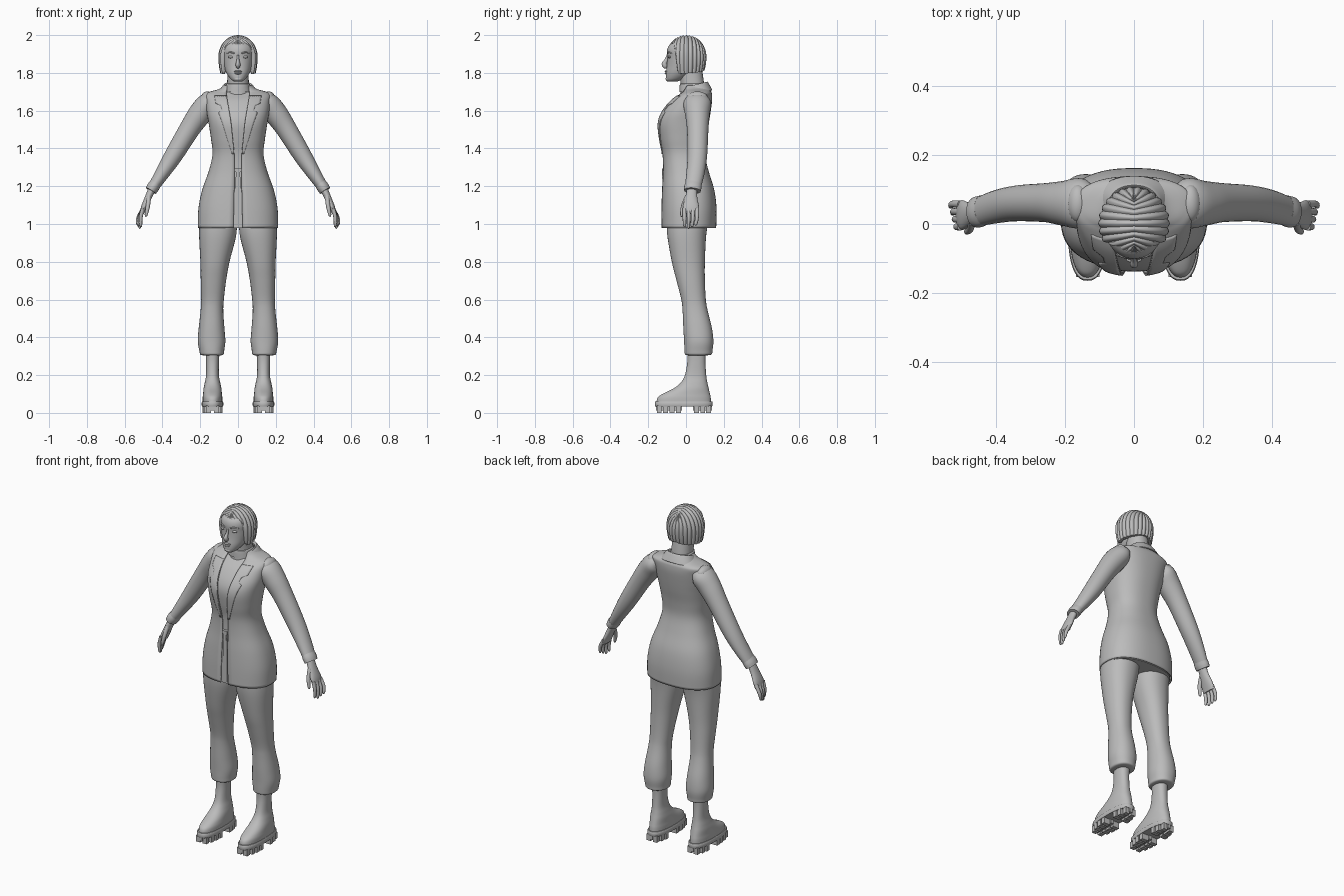
import bpy, bmesh
from math import sin, cos, asin, pi, radians
from mathutils import Vector, Matrix

start_cube = bpy.data.objects.get("Cube")
if start_cube:
    bpy.data.objects.remove(start_cube, do_unlink=True)

grey = bpy.data.materials.new("plain grey")
grey.use_nodes = True
grey.diffuse_color = (0.5, 0.5, 0.5, 1)
grey.node_tree.nodes["Principled BSDF"].inputs["Base Color"].default_value = grey.diffuse_color


def finish(name, bm, mirror=False, thick=0, angle=45):
    """Turn a bmesh into a smooth shaded object, optionally mirrored in x."""
    bmesh.ops.recalc_face_normals(bm, faces=bm.faces)
    mesh = bpy.data.meshes.new(name)
    bm.to_mesh(mesh)
    bm.free()
    mesh.materials.append(grey)
    mesh.shade_smooth()
    mesh.set_sharp_from_angle(angle=radians(angle))
    obj = bpy.data.objects.new(name, mesh)
    bpy.context.collection.objects.link(obj)
    if thick:
        solid = obj.modifiers.new("thickness", 'SOLIDIFY')
        solid.thickness = thick
        solid.offset = -1
    if mirror:
        obj.modifiers.new("mirror", 'MIRROR').use_clip = False
    return obj


def spline(keys, steps):
    """Smooth interpolation through tuples of any length."""
    out = []
    last = len(keys) - 1
    for i in range(last):
        quad = [keys[min(max(i + k, 0), last)] for k in (-1, 0, 1, 2)]
        for s in range(steps):
            t = s / steps
            out.append(tuple(
                b + t * (c - a) / 2 + t * t * (a - 2.5 * b + 2 * c - d / 2)
                + t ** 3 * (1.5 * (b - c) + (d - a) / 2)
                for a, b, c, d in zip(*quad)))
    return out + [keys[-1]]


def skin(name, rings, closed=True, caps=True, **options):
    """Bridge successive rings of points into a surface."""
    bm = bmesh.new()
    rows = [[bm.verts.new(p) for p in ring] for ring in rings]
    count = len(rows[0])
    for low, high in zip(rows, rows[1:]):
        for j in range(count if closed else count - 1):
            k = (j + 1) % count
            bm.faces.new((low[j], low[k], high[k], high[j]))
    if caps:
        bm.faces.new(rows[0])
        bm.faces.new(rows[-1])
    bmesh.ops.remove_doubles(bm, verts=bm.verts, dist=0.00002)
    return finish(name, bm, **options)


def power(value, p):
    return abs(value) ** p * (1 if value >= 0 else -1)


def section(key, n, sides, gap=None, tilt=0):
    """Rounded cross-section from (z, centre x, half width, front y, back y)."""
    z, cx, rx, front, back = key[:5]
    cy, ry = (front + back) / 2, (back - front) / 2
    a0 = 0 if gap is None else asin(min(gap / rx, 1) ** (n / 2))
    span = sides if gap is None else sides - 1
    points = []
    for j in range(sides):
        a = a0 + (2 * pi - 2 * a0) * j / span
        y = -ry * power(cos(a), 2 / n)
        points.append((cx + rx * power(sin(a), 2 / n), cy + y, z + tilt * y))
    return points


def loft(name, keys, n=2.2, steps=5, sides=40, **options):
    return skin(name, [section(k, n, sides) for k in spline(keys, steps)], **options)


def tube(name, keys, steps=5, sides=20, **options):
    """Limb along (x, y, z, radius across, radius along y)."""
    path = spline(keys, steps)
    rings = []
    for i, key in enumerate(path):
        ahead, behind = path[min(i + 1, len(path) - 1)], path[max(i - 1, 0)]
        t = (Vector(ahead[:3]) - Vector(behind[:3])).normalized()
        w = Vector((0, 1, 0))
        w = (w - t * w.dot(t)).normalized()
        u = t.cross(w)
        angles = [2 * pi * j / sides for j in range(sides)]
        rings.append([Vector(key[:3]) + u * key[3] * cos(a) + w * key[4] * sin(a) for a in angles])
    return skin(name, rings, **options)


def blob(name, centre, radii, **options):
    bm = bmesh.new()
    place = Matrix.Translation(centre) @ Matrix.Diagonal((*radii, 1))
    bmesh.ops.create_uvsphere(bm, u_segments=20, v_segments=12, radius=1, matrix=place)
    return finish(name, bm, **options)


def boxes(name, items, **options):
    bm = bmesh.new()
    for centre, size in items:
        bmesh.ops.create_cube(bm, size=1, matrix=Matrix.Translation(centre) @ Matrix.Diagonal((*size, 1)))
    return finish(name, bm, angle=30, **options)


# Jacket: open down the front; the last value of each key is half the opening
jacket_keys = [
    (.98, 0, .213, -.13, .16, .025), (1.08, 0, .21, -.13, .162, .022),
    (1.18, 0, .19, -.127, .15, .02), (1.28, 0, .155, -.122, .12, .018),
    (1.37, 0, .135, -.125, .1, .02), (1.45, 0, .143, -.14, .105, .028),
    (1.53, 0, .155, -.148, .12, .036), (1.59, 0, .165, -.13, .13, .045),
    (1.65, 0, .17, -.085, .138, .055), (1.685, 0, .173, -.04, .138, .06),
    (1.7, 0, .15, -.02, .134, .06), (1.715, 0, .1, -.015, .125, .06), (1.735, 0, .07, -.015, .11, .06)]
jacket = spline(jacket_keys, 5)
skin("jacket", [section(k, 2.4, 56, gap=k[5]) for k in jacket], closed=False, caps=False, thick=.006)
loft("inner_top", [(z, x, r * .95, f + .01, b - .01) for z, x, r, f, b, g in jacket_keys], n=2.4)


def jacket_front(x, z):
    key = min(jacket, key=lambda k: abs(k[0] - z))
    ry = (key[4] - key[3]) / 2
    inside = max(1 - min(abs(x) / key[2], 1) ** 2.4, 0)
    return key[3] + ry - ry * inside ** (1 / 2.4)


# Lapels lie just proud of the jacket
lapel_rows = []
for k in jacket:
    if 1.36 < k[0] < 1.68:
        rise = (k[0] - 1.36) / .26
        outer = k[5] + .01 + .055 * min(rise, 1) - (.025 if 1.6 < k[0] < 1.63 else 0)
        xs = [k[5] + (outer - k[5]) * j / 6 for j in range(7)]
        lapel_rows.append([(x, jacket_front(x, k[0]) - .004, k[0]) for x in xs])
skin("lapel", lapel_rows, closed=False, caps=False, thick=.005, mirror=True)

# Folded collar, higher at the back
collar = spline([(1.725, 0, .066, -.01, .105, .055), (1.738, 0, .074, -.012, .113, .056),
                 (1.715, 0, .092, -.018, .127, .058), (1.688, 0, .112, -.025, .14, .062)], 4)
skin("collar", [section(k, 2.2, 40, gap=k[5], tilt=.25) for k in collar],
     closed=False, caps=False, thick=.005)

# Front strap and buckle
boxes("front_strap", [((0, -.118, 1.12), (.026, .012, .26))])
boxes("buckle", [((0, -.12, 1.285), (.036, .016, .02)), ((0, -.12, 1.258), (.022, .014, .035))])

# Sleeves, shoulder pads and cuffs
tube("sleeve", [(.12, .06, 1.665, .03, .05), (.155, .06, 1.64, .058, .073),
                (.2, .06, 1.585, .062, .066), (.255, .062, 1.505, .055, .057),
                (.34, .06, 1.365, .048, .052), (.4, .05, 1.27, .038, .048),
                (.452, .035, 1.19, .028, .042)], sides=28, mirror=True)
blob("shoulder_pad", (.163, .06, 1.668), (.032, .055, .034), mirror=True)
tube("cuff", [(.438, .04, 1.212, .031, .044), (.45, .036, 1.194, .033, .046),
              (.461, .034, 1.176, .031, .044)], mirror=True)

# Hands
tube("palm", [(.455, .032, 1.185, .02, .027), (.475, .028, 1.14, .018, .032),
              (.497, .026, 1.09, .016, .043), (.508, .026, 1.055, .011, .04)], mirror=True)
for i, finger in enumerate(("index", "middle", "ring", "little")):
    y = -.008 + .022 * i
    tip = .985 + .008 * abs(i - 1)
    tube(finger + "_finger", [(.504, y, 1.08, .01, .011), (.515 + .004 * i, y, 1.035, .01, .01),
                              (.514 + .006 * i, y * .9, tip, .007, .008),
                              (.511 + .006 * i, y * .9, tip - .009, .002, .002)], sides=12, mirror=True)
tube("thumb", [(.472, .008, 1.145, .012, .014), (.477, -.014, 1.095, .011, .012),
               (.486, -.022, 1.05, .008, .009), (.489, -.023, 1.038, .002, .002)], sides=12, mirror=True)

# Trousers gathered above the boots
loft("trouser_leg", [
    (1.06, .105, .095, -.1, .13), (.95, .107, .099, -.1, .108), (.8, .122, .077, -.075, .1),
    (.7, .13, .067, -.05, .1), (.6, .135, .06, -.025, .105), (.54, .138, .06, -.018, .115),
    (.45, .14, .068, -.014, .137), (.38, .14, .073, -.01, .145), (.33, .139, .066, -.008, .14),
    (.31, .138, .062, -.005, .136), (.305, .138, .05, .01, .115)], mirror=True)

# Boots with cleated soles
loft("boot", [(.34, .134, .038, .005, .105), (.27, .135, .034, .007, .103), (.2, .135, .034, -.006, .107),
              (.16, .135, .041, -.028, .113), (.13, .135, .047, -.065, .12), (.1, .135, .05, -.125, .127),
              (.08, .135, .052, -.15, .131), (.05, .135, .052, -.157, .133)], n=2.3, mirror=True)
loft("sole", [(.034, .135, .055, -.163, .138), (.04, .135, .057, -.165, .141),
              (.056, .135, .057, -.165, .141), (.061, .135, .054, -.162, .138)], n=2.5, steps=1, mirror=True)
cleats = []
for y in (-.142, -.108, -.074, -.04, .055, .088, .119):
    half = .055 * (1 - (abs(y + .012) / .153) ** 2.5) ** .4
    for side in (-1, 1):
        cleats.append(((.135 + side * half * .58, y, .019), (half * .76, .025, .038)))
    cleats.append(((.135, y, .024), (.02, .036, .024)))
boxes("sole_cleats", cleats, mirror=True)

# Neck, high neckband and head
loft("neck", [(1.68, 0, .064, -.03, .1), (1.74, 0, .058, -.028, .096), (1.82, 0, .055, -.04, .085)])
loft("neckband", [(1.7, 0, .07, -.035, .106), (1.725, 0, .065, -.034, .102),
                  (1.742, 0, .062, -.032, .1), (1.744, 0, .056, -.026, .094)], steps=2)
loft("head", [(1.755, 0, .022, -.099, -.045), (1.768, 0, .04, -.106, -.01), (1.8, 0, .062, -.106, .04),
              (1.84, 0, .076, -.101, .08), (1.88, 0, .083, -.099, .095), (1.92, 0, .085, -.1, .095),
              (1.95, 0, .075, -.086, .085), (1.98, 0, .045, -.045, .05)], n=2.1)
tube("nose", [(0, -.094, 1.9, .005, .006), (0, -.104, 1.87, .007, .009), (0, -.115, 1.848, .012, .014),
              (0, -.108, 1.833, .011, .012), (0, -.1, 1.828, .004, .004)], sides=14)
blob("eye", (.037, -.087, 1.884), (.016, .009, .007), mirror=True)
tube("eyebrow", [(.016, -.098, 1.902, .004, .004), (.038, -.091, 1.909, .004, .005),
                 (.06, -.072, 1.903, .002, .003)], sides=10, mirror=True)
blob("upper_lip", (0, -.104, 1.808), (.022, .009, .005))
blob("lower_lip", (0, -.104, 1.798), (.018, .009, .006))
blob("chin", (0, -.092, 1.768), (.024, .016, .013))

# Bobbed hair: ridged strands falling from a central parting
columns, dome_rows, skirt_rows = 208, 10, 7
hair = [[] for _ in range(dome_rows + skirt_rows + 1)]
for j in range(columns):
    u = 2 * pi * j / columns
    from_front = min(u, 2 * pi - u)
    w = min(max((from_front - .7) / .45, 0), 1)
    w = w * w * (3 - 2 * w)
    ridge = 1 - abs(sin(13 * u))
    drop = w * (.093 - .022 * (from_front / pi) ** 2)
    for i, row in enumerate(hair):
        s = sin((.4 + .6 * w) * pi / 2 * min(i / dome_rows, 1))
        x, y = .104 * s * sin(u), -.107 * s * cos(u) - .07 * (1 - s) * cos(u)
        z = 1.885 + .115 * max(1 - (x / .104) ** 2 - (y / .107) ** 2, 0) ** .5
        q = min(max(i - dome_rows, 0) / (skirt_rows - 1), 1)
        shrink = (1 - .1 * q * q) * (1 - .06 * ridge * s)
        if i == len(hair) - 1:
            shrink *= .82
        row.append((x * shrink, y * shrink + .002, z - drop * q - .006 * ridge * (1 - q)))
skin("hair", hair, caps=False, angle=60)
